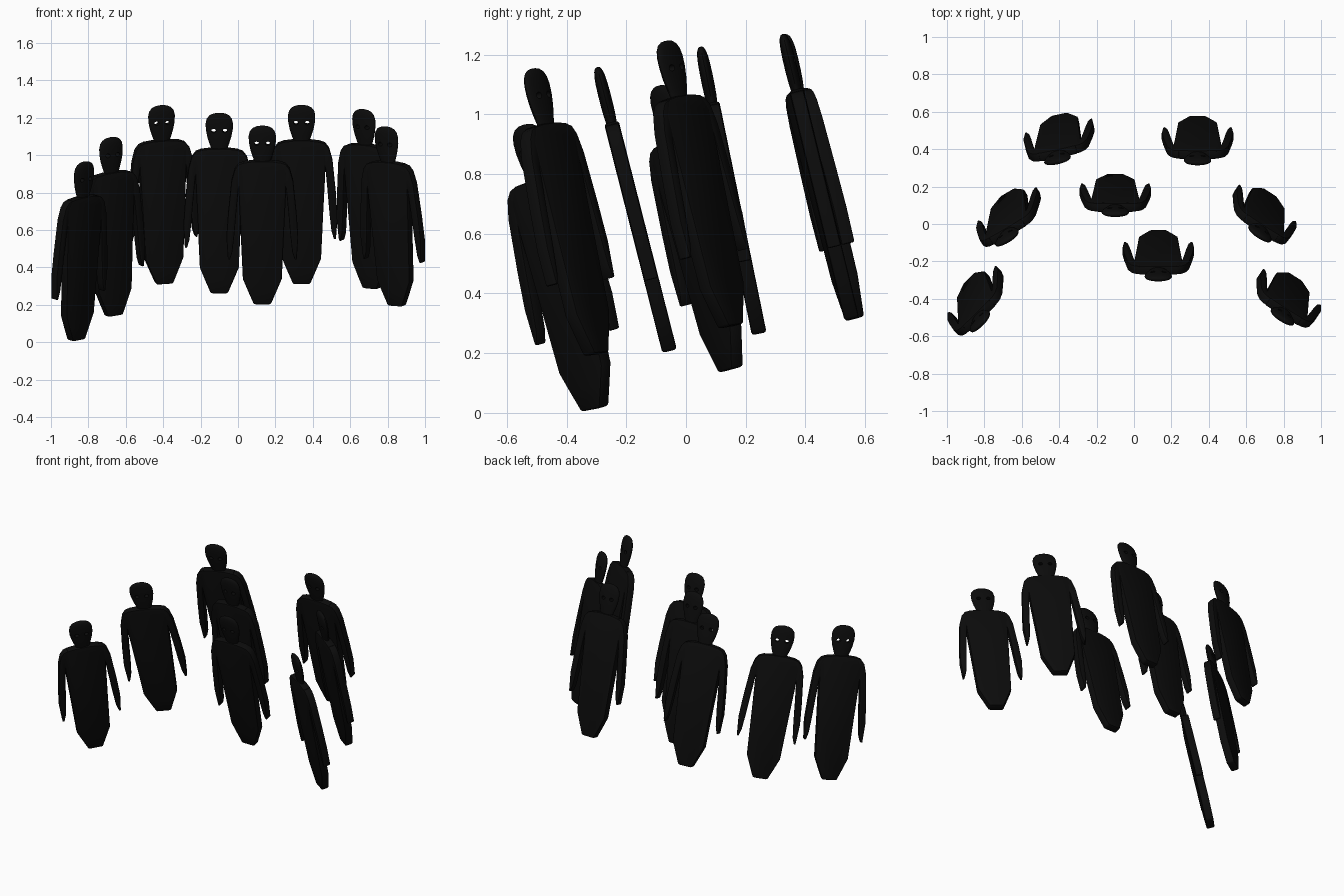
import bpy, bmesh, math
from mathutils import Vector, Matrix

cube = bpy.data.objects.get("Cube")
if cube:
    bpy.data.objects.remove(cube, do_unlink=True)

black = bpy.data.materials.new("matte_black")
black.use_nodes = True
black.diffuse_color = (0.0035, 0.0035, 0.0035, 1)
black.node_tree.nodes["Principled BSDF"].inputs["Base Color"].default_value = black.diffuse_color


def add_object(name, mesh):
    ob = bpy.data.objects.new(name, mesh)
    bpy.context.collection.objects.link(ob)
    return ob


def to_mesh(bm, name):
    bmesh.ops.recalc_face_normals(bm, faces=bm.faces)
    mesh = bpy.data.meshes.new(name)
    bm.to_mesh(mesh)
    bm.free()
    mesh.materials.append(black)
    return mesh


def slab(name, outline, depth):
    """Flat outline in x and z, thickened along y."""
    bm = bmesh.new()
    front = bm.faces.new([bm.verts.new((x, -depth / 2, z)) for x, z in outline])
    out = bmesh.ops.extrude_face_region(bm, geom=[front])
    moved = [v for v in out["geom"] if isinstance(v, bmesh.types.BMVert)]
    bmesh.ops.translate(bm, verts=moved, vec=(0, depth, 0))
    return to_mesh(bm, name)


def loft(name, sections, sides=24):
    """Stack of ellipses given as height, half width, half depth."""
    bm = bmesh.new()
    rings = []
    for z, w, d in sections:
        angles = [2 * math.pi * i / sides for i in range(sides)]
        rings.append([bm.verts.new((w * math.cos(a), d * math.sin(a), z)) for a in angles])
    for low, high in zip(rings, rings[1:]):
        for i in range(sides):
            j = (i + 1) % sides
            bm.faces.new((low[i], low[j], high[j], high[i]))
    bm.faces.new(rings[0])
    bm.faces.new(rings[-1])
    return to_mesh(bm, name)


def baked(ob, name):
    """Mesh with modifiers applied; the working object is dropped."""
    graph = bpy.context.evaluated_depsgraph_get()
    mesh = bpy.data.meshes.new_from_object(ob.evaluated_get(graph))
    mesh.name = name
    bpy.data.objects.remove(ob)
    return mesh


def chamfered(name, outline, depth):
    ob = add_object(name, slab(name, outline, depth))
    bevel = ob.modifiers.new("Bevel", "BEVEL")
    bevel.width = 0.009
    bevel.segments = 2
    bevel.limit_method = "ANGLE"
    bevel.angle_limit = math.radians(65)
    return baked(ob, name)


# Tapered torso and hanging arms
half = [(0.045, 0), (0.075, 0.07), (0.104, 0.14), (0.116, 0.4), (0.126, 0.6),
        (0.13, 0.73), (0.10, 0.783), (0.045, 0.79)]
torso = chamfered("torso", half + [(-x, z) for x, z in reversed(half)], 0.05)

arm = [(0.09, 0.785), (0.125, 0.773), (0.147, 0.745), (0.165, 0.68), (0.183, 0.5),
       (0.192, 0.37), (0.184, 0.25), (0.174, 0.245), (0.16, 0.29), (0.149, 0.39),
       (0.14, 0.5), (0.127, 0.64), (0.10, 0.70)]
left_arm = chamfered("left_arm", arm, 0.046)
right_arm = chamfered("right_arm", [(-x, z) for x, z in reversed(arm)], 0.046)

# Thin head with two eye holes cut right through
head_ob = add_object("head", loft("head", [
    (0.765, 0.042, 0.018), (0.79, 0.044, 0.018), (0.815, 0.053, 0.02), (0.85, 0.064, 0.021),
    (0.89, 0.072, 0.021), (0.925, 0.073, 0.02), (0.95, 0.067, 0.018),
    (0.968, 0.053, 0.014), (0.978, 0.032, 0.009), (0.981, 0.012, 0.004)]))
cutters = []
for side in (-1, 1):
    bpy.ops.mesh.primitive_cylinder_add(vertices=14, radius=1, depth=2,
                                        location=(side * 0.03, 0, 0.887),
                                        rotation=(math.pi / 2, 0, 0))
    cutter = bpy.context.object
    cutter.name = "eye_cutter"
    cutter.scale = (0.013, 0.011, 0.1)
    cutter.hide_render = True
    cut = head_ob.modifiers.new("Eye", "BOOLEAN")
    cut.operation = "DIFFERENCE"
    cut.solver = "EXACT"
    cut.object = cutter
    cutters.append(cutter)
bpy.context.view_layer.update()
head = baked(head_ob, "head")
for cutter in cutters:
    bpy.data.objects.remove(cutter, do_unlink=True)

# Crowd of leaning figures: foot centre, crown, turn in degrees
crowd = {
    "front": ((0.13, -0.055, 0.207), (0.13, -0.295, 1.15), 0),
    "middle": ((-0.10, 0.245, 0.265), (-0.10, 0.05, 1.22), 0),
    "back_left": ((0.34, 0.555, 0.315), (0.34, 0.325, 1.265), 0),
    "back_right": ((-0.395, 0.565, 0.315), (-0.41, 0.33, 1.265), 13),
    "outer_right": ((-0.665, 0.15, 0.145), (-0.68, -0.09, 1.09), 32),
    "outer_left": ((0.715, 0.15, 0.29), (0.67, -0.065, 1.24), -34),
    "near_left": ((0.85, -0.30, 0.197), (0.79, -0.51, 1.147), -33),
    "near_right": ((-0.865, -0.305, 0.014), (-0.82, -0.54, 0.97), 46),
}
parts = {"torso": torso, "left_arm": left_arm, "right_arm": right_arm, "head": head}
for place, (foot, crown, turn) in crowd.items():
    up = (Vector(crown) - Vector(foot)).normalized()
    side = Vector((math.cos(math.radians(turn)), math.sin(math.radians(turn)), 0))
    side = (side - up * side.dot(up)).normalized()
    pose = Matrix((side, up.cross(side), up)).transposed().to_4x4()
    pose.translation = foot
    for part, mesh in parts.items():
        add_object(place + "_" + part, mesh).matrix_world = pose

# Soft shading on the shared meshes
bpy.ops.object.select_all(action="DESELECT")
for part in parts:
    ob = bpy.data.objects["front_" + part]
    ob.select_set(True)
    bpy.context.view_layer.objects.active = ob
for mesh in parts.values():
    mesh.shade_smooth()
    mesh.set_sharp_from_angle(angle=math.radians(35))
